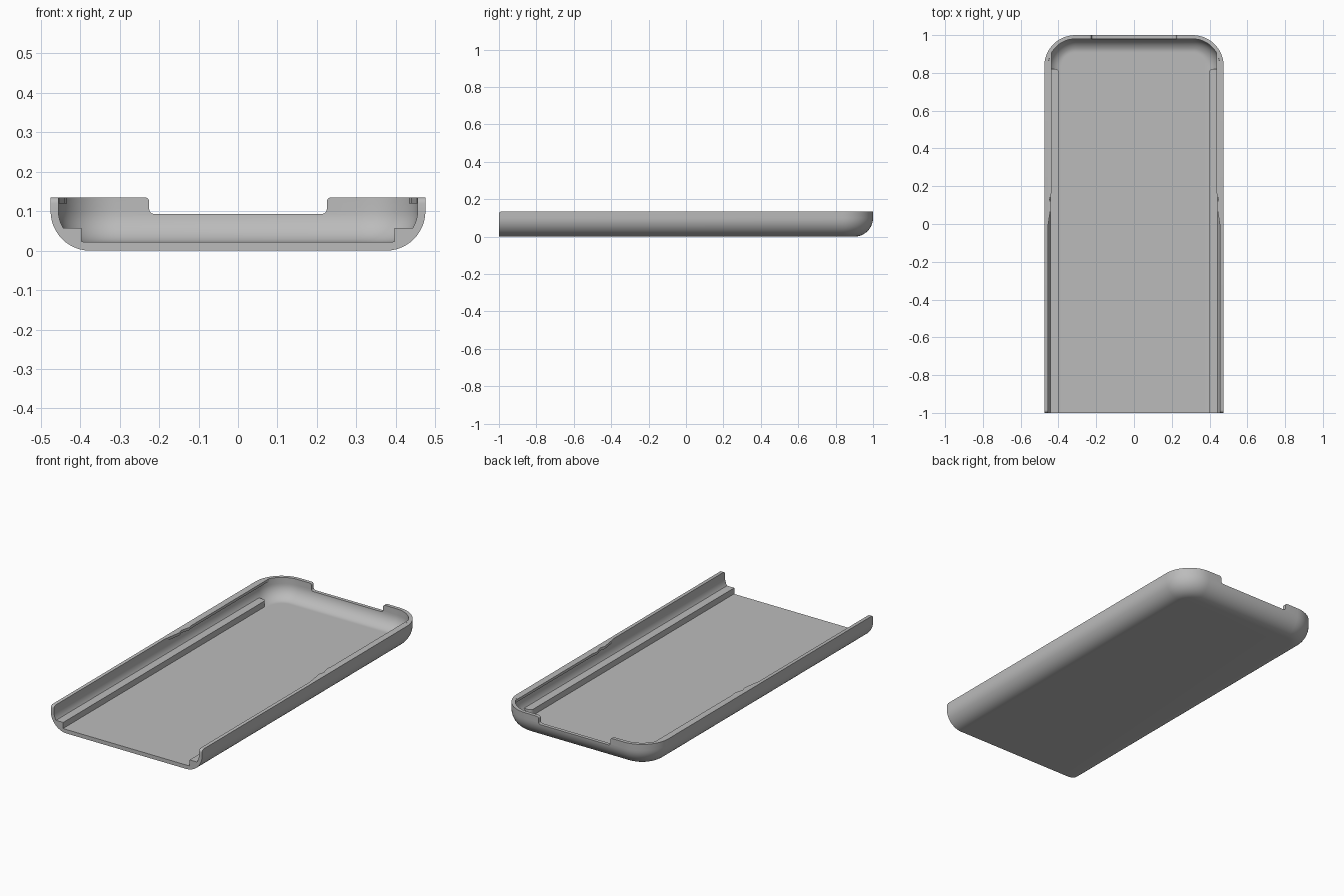
import bpy, bmesh, math

if "Cube" in bpy.data.objects:
    bpy.data.objects.remove(bpy.data.objects["Cube"])

HALF_W, TOP, CORNER = 0.475, 0.135, 0.165

grey = bpy.data.materials.new("plain grey")
grey.diffuse_color = (0.5, 0.5, 0.5, 1)
grey.use_nodes = True
grey.node_tree.nodes["Principled BSDF"].inputs["Base Color"].default_value = grey.diffuse_color


def make_object(name, bm):
    bmesh.ops.recalc_face_normals(bm, faces=bm.faces[:])
    mesh = bpy.data.meshes.new(name)
    bm.to_mesh(mesh)
    bm.free()
    obj = bpy.data.objects.new(name, mesh)
    bpy.context.collection.objects.link(obj)
    mesh.materials.append(grey)
    return obj


def select_only(obj):
    bpy.ops.object.select_all(action='DESELECT')
    obj.select_set(True)
    bpy.context.view_layer.objects.active = obj


def arc(cx, cy, r, a0, a1, n):
    angles = [math.radians(a0 + (a1 - a0) * i / n) for i in range(n + 1)]
    return [(cx + r * math.cos(a), cy + r * math.sin(a)) for a in angles]


def extrude_polygon(points, vector):
    """Closed prism from 3D outline points."""
    bm = bmesh.new()
    face = bm.faces.new([bm.verts.new(p) for p in points])
    out = bmesh.ops.extrude_face_region(bm, geom=[face], use_keep_orig=True)
    moved = [g for g in out['geom'] if isinstance(g, bmesh.types.BMVert)]
    bmesh.ops.translate(bm, verts=moved, vec=vector)
    return bm


def mirror_x(obj):
    mod = obj.modifiers.new("mirror", 'MIRROR')
    mod.use_bisect_axis[0] = False
    mod.use_mirror_merge = False


def plan_outline(inset):
    """U-shaped plan, open at the front, rounded at the back corners."""
    w, r = HALF_W - inset, CORNER - inset
    cx, cy = HALF_W - CORNER, 1 - CORNER
    return ([(-w, -1)] + arc(-cx, cy, r, 180, 90, 14)
            + arc(cx, cy, r, 90, 0, 14) + [(w, -1)])


# Shell: lofted from underside, up the outside, over the rim and down inside
outer = [(0.1 - x, z) for x, z in arc(0, 0.1, 0.1, -90, 0, 12)]
inner = [(0.1 - x, z) for x, z in arc(0, 0.1, 0.08, 0, -90, 12)]
inner = [(d, max(z, 0.022)) for d, z in inner]
section = outer + [(0, TOP), (0.02, TOP)] + inner

bm = bmesh.new()
rings = [[bm.verts.new((x, y, z)) for x, y in plan_outline(d)] for d, z in section]
for a, b in zip(rings, rings[1:]):
    for i in range(len(a) - 1):
        bm.faces.new((a[i], a[i + 1], b[i + 1], b[i]))
bm.faces.new(rings[0])
bm.faces.new(rings[-1])
bm.faces.new([r[0] for r in rings] + [r[-1] for r in reversed(rings)])

# Rounded front ends of the side walls
k = len(outer)
ends = [bm.edges.get((rings[k][i], rings[k + 1][i])) for i in (0, -1)]
bmesh.ops.bevel(bm, geom=ends, offset=0.015, segments=4, profile=0.5, affect='EDGES')
shell = make_object("shell", bm)

# Wide notch in the back wall, with rounded corners
half = ([(0.237, 0.16)] + arc(0.237, 0.1233, 0.012, 90, 180, 5)
        + arc(0.213, 0.105, 0.012, 0, -90, 5))
outline = half + [(-x, z) for x, z in reversed(half)]
cutter = make_object("notch_cutter", extrude_polygon(
    [(x, 0.9, z) for x, z in outline], (0, 0.2, 0)))
cutter.hide_render = True
mod = shell.modifiers.new("notch", 'BOOLEAN')
mod.operation = 'DIFFERENCE'
mod.solver = 'EXACT'
mod.object = cutter
select_only(shell)
bpy.ops.object.modifier_apply(modifier=mod.name)
bpy.data.objects.remove(cutter)
bpy.ops.object.shade_smooth_by_angle(angle=math.radians(30))

# Rails along the floor beside each wall, rounded at the back end
rail_section = [(0.397, 0.02), (0.397, 0.057), (0.446, 0.057), (0.44, 0.045), (0.42, 0.02)]
bm = extrude_polygon([(x, -1, z) for x, z in rail_section], (0, 1.82, 0))
tip = [e for e in bm.edges
       if all(v.co.y > 0.8 and v.co.x < 0.4 for v in e.verts)]
bmesh.ops.bevel(bm, geom=tip, offset=0.02, segments=5, profile=0.5, affect='EDGES')
rail = make_object("side_rail", bm)
mirror_x(rail)
select_only(rail)
bpy.ops.object.shade_smooth_by_angle(angle=math.radians(30))

# Overhanging lips on the back half of the side walls, with a small catch
lip_plan = [(0.456, 0.0), (0.454, 0.0), (0.438, 0.1), (0.447, 0.13),
            (0.433, 0.18), (0.438, 0.21), (0.438, 0.91), (0.456, 0.85)]
lip = make_object("side_lip", extrude_polygon(
    [(x, y, 0.12) for x, y in lip_plan], (0, 0, TOP - 0.12)))
mirror_x(lip)
